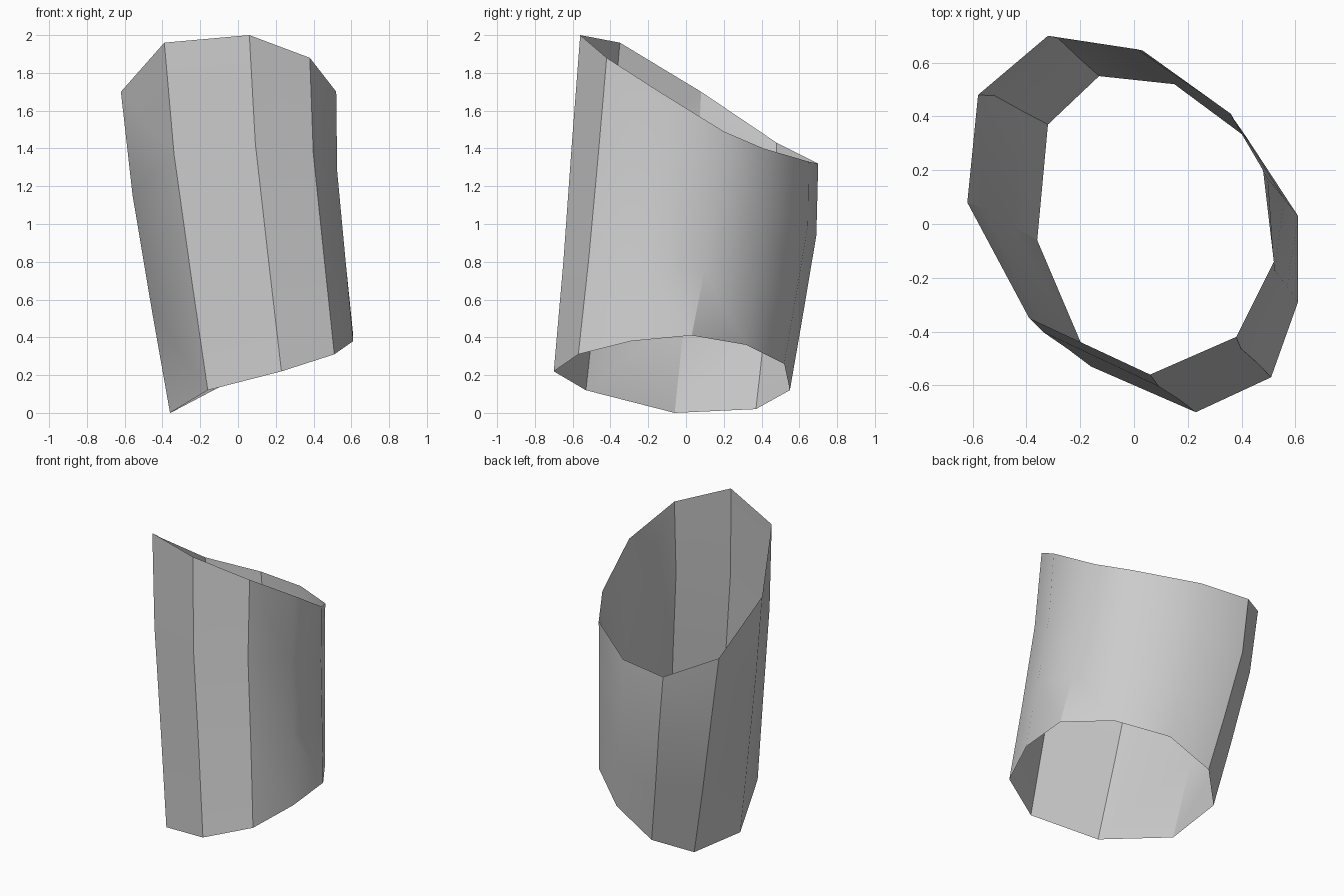
import bpy
import bmesh
import math
from mathutils import Vector

# Remove the default cube only
default = bpy.data.objects.get("Cube")
if default:
    bpy.data.objects.remove(default, do_unlink=True)


def flat_material(name, colour):
    material = bpy.data.materials.new(name)
    material.use_nodes = True
    material.diffuse_color = colour
    shader = next(n for n in material.node_tree.nodes if n.type == "BSDF_PRINCIPLED")
    shader.inputs["Base Color"].default_value = colour
    return material


# Ten-sided slanted rims, counter-clockwise from the front right corner
upper_rim = [Vector(p) for p in (
    (-.39, -.35, 1.96), (.06, -.56, 2), (.38, -.42, 1.88), (.52, -.14, 1.7),
    (.48, .2, 1.49), (.36, .41, 1.4), (.01, .65, 1.33), (-.32, .7, 1.32),
    (-.58, .48, 1.43), (-.62, .08, 1.7))]
lower_rim = [Vector(p) for p in (
    (-.16, -.53, .12), (.23, -.7, .22), (.51, -.57, .31), (.61, -.29, .38),
    (.61, .03, .41), (.42, .32, .36), (.15, .52, .26), (-.13, .55, .12),
    (-.32, .37, .02), (-.36, -.06, 0))]


def wall_ring(bm, fraction, bow, spread):
    """Blend the two rims, leaning the ring sideways so the wall bows."""
    ring = []
    for top, bottom in zip(upper_rim, lower_rim):
        point = top.lerp(bottom, fraction) + bow
        point.y += spread * point.y
        ring.append(bm.verts.new(point))
    return ring


# Open tube wall: two rims and two bowed rings between them
bm = bmesh.new()
straight = Vector((0, 0, 0))
rings = [
    wall_ring(bm, 0, straight, 0),
    wall_ring(bm, 1 / 3, Vector((-.025, .02, .02)), .03),
    wall_ring(bm, 2 / 3, Vector((-.01, .01, -.02)), .01),
    wall_ring(bm, 1, straight, 0),
]
for above, below in zip(rings, rings[1:]):
    for i in range(len(above)):
        j = (i + 1) % len(above)
        bm.faces.new((above[i], below[i], below[j], above[j]))

mesh = bpy.data.meshes.new("tube_wall")
bm.to_mesh(mesh)
bm.free()
mesh.materials.append(flat_material("light grey", (.6, .6, .6, 1)))
tube = bpy.data.objects.new("tube_wall", mesh)
bpy.context.collection.objects.link(tube)

# Smooth shading that keeps the strong corners sharp
bpy.ops.object.select_all(action="DESELECT")
tube.select_set(True)
bpy.context.view_layer.objects.active = tube
bpy.ops.object.shade_smooth_by_angle(angle=math.radians(30))
